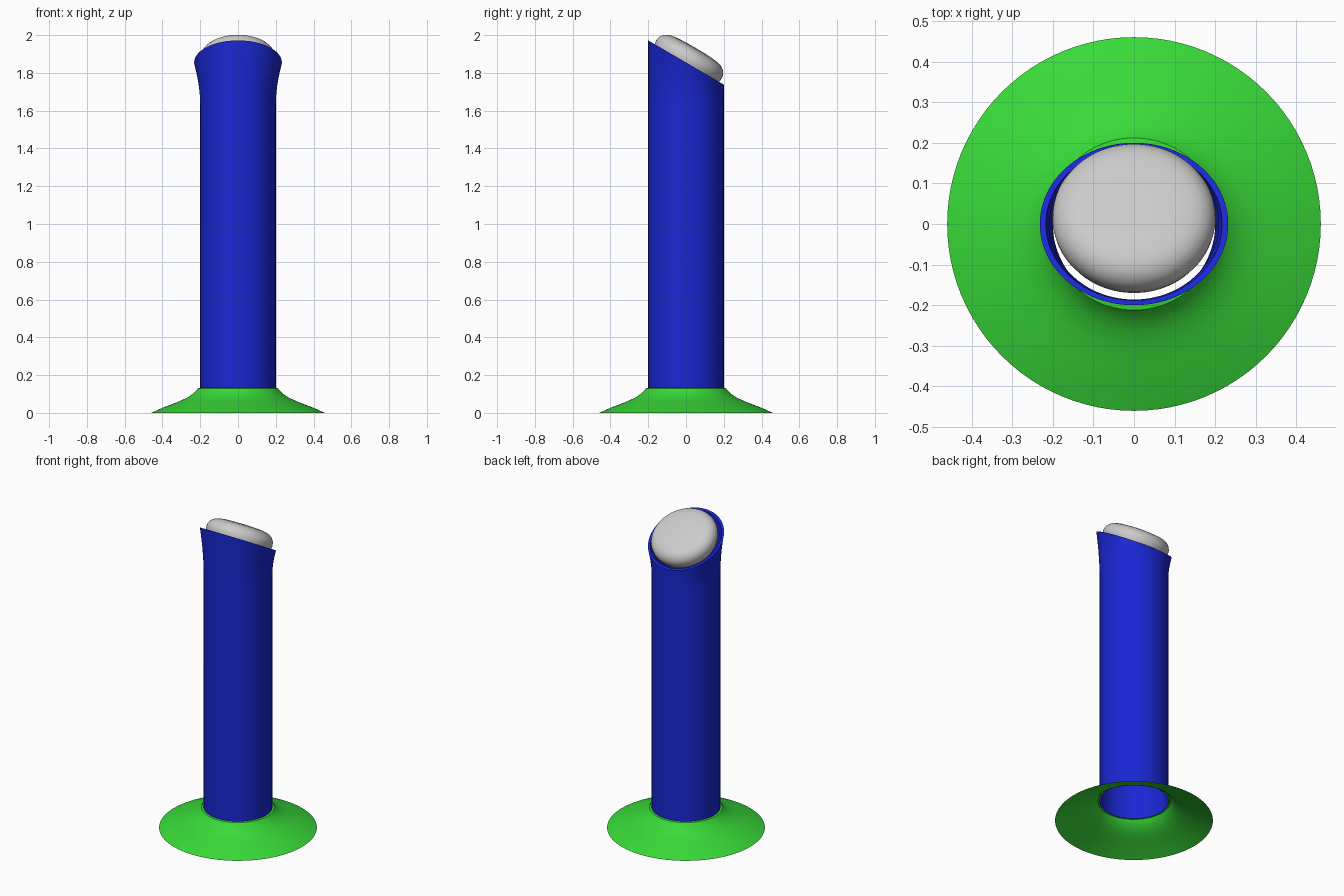
import bpy, bmesh
from math import sin, cos, pi, tan, radians

if "Cube" in bpy.data.objects:
    bpy.data.objects.remove(bpy.data.objects["Cube"])

SEG = 96
TILT = radians(30.3)
TOP_Z = 1.855


def material(name, color):
    m = bpy.data.materials.new(name)
    m.diffuse_color = color
    m.use_nodes = True
    m.node_tree.nodes["Principled BSDF"].inputs["Base Color"].default_value = m.diffuse_color
    return m


def loft(name, rings, mat=None, cap_start=False, cap_end=False):
    """Skin a list of rings; each ring is a function angle -> (x, y, z)."""
    bm = bmesh.new()
    loops = [[bm.verts.new(r(2 * pi * i / SEG)) for i in range(SEG)] for r in rings]
    for a, b in zip(loops, loops[1:]):
        for i in range(SEG):
            j = (i + 1) % SEG
            bm.faces.new((a[i], a[j], b[j], b[i]))
    if cap_start:
        bm.faces.new(loops[0][::-1])
    if cap_end:
        bm.faces.new(loops[-1])
    me = bpy.data.meshes.new(name)
    bm.to_mesh(me)
    bm.free()
    ob = bpy.data.objects.new(name, me)
    bpy.context.collection.objects.link(ob)
    if mat:
        me.materials.append(mat)
    bpy.ops.object.select_all(action='DESELECT')
    ob.select_set(True)
    bpy.context.view_layer.objects.active = ob
    bpy.ops.object.shade_smooth_by_angle(angle=radians(40))
    return ob


def ring(rx, ry, z, slope=0.0):
    return lambda a: (rx * cos(a), ry * sin(a), z - slope * ry * sin(a))


blue = material("blue", (0.01, 0.02, 0.65, 1))
green = material("green", (0.04, 0.7, 0.04, 1))

# Flared hollow foot
foot_profile = [(0.46, 0.0), (0.40, 0.027), (0.35, 0.046), (0.30, 0.066), (0.265, 0.083),
                (0.24, 0.10), (0.222, 0.117), (0.212, 0.13), (0.20, 0.132)]
loft("foot", [ring(r, r, z) for r, z in foot_profile], green)

# Open tube whose round section flares sideways into a slanted circular mouth
slope = tan(TILT)
flare_z = 1.63
rings = [ring(0.2, 0.2, 0.128), ring(0.2, 0.2, flare_z)]
for k in range(1, 13):
    t = k / 12
    rings.append(ring(0.2 + 0.032 * t ** 1.8, 0.2, flare_z + t * (TOP_Z - flare_z), slope * t))
# rim and inner lip of the mouth
rings += [ring(0.217, 0.188, TOP_Z, slope), ring(0.208, 0.186, TOP_Z - 0.07, slope)]
loft("tube", rings, blue)

# Rounded cushion seated in the slanted mouth
cushion_profile = [(0.12, -0.05), (0.165, -0.043), (0.188, -0.025), (0.198, 0.0), (0.201, 0.02),
                   (0.199, 0.036), (0.192, 0.052), (0.18, 0.066), (0.163, 0.077),
                   (0.14, 0.084), (0.10, 0.089), (0.05, 0.091), (0.01, 0.0915)]
cushion = loft("cushion", [ring(r, r, z) for r, z in cushion_profile],
               cap_start=True, cap_end=True)
cushion.rotation_euler = (-TILT, 0, 0)
cushion.location = (0, 0.005, TOP_Z - 0.002)
